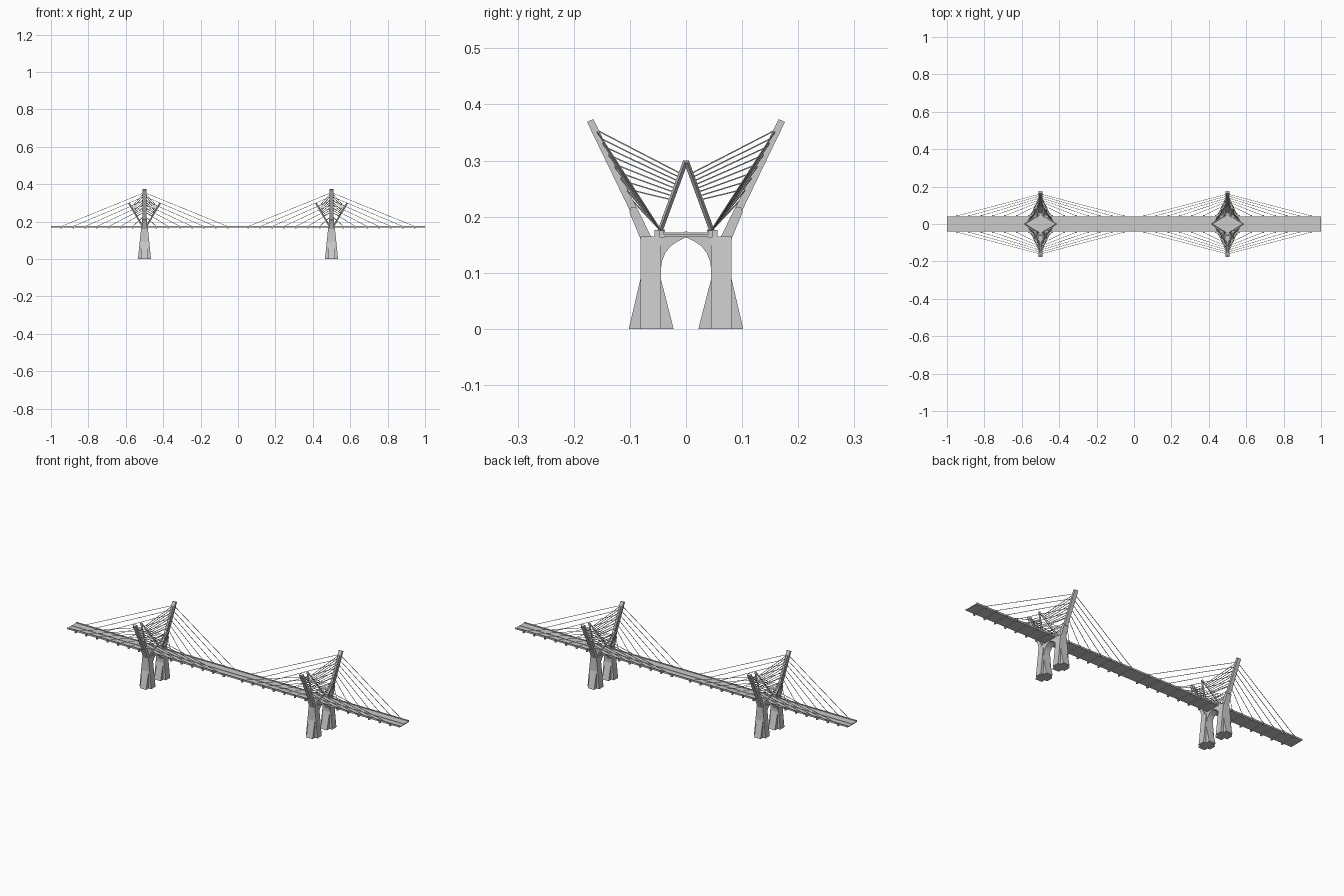
import bpy, bmesh, math
from mathutils import Vector

if "Cube" in bpy.data.objects:
    bpy.data.objects.remove(bpy.data.objects["Cube"])


def finish(name, bm):
    bmesh.ops.recalc_face_normals(bm, faces=bm.faces)
    me = bpy.data.meshes.new(name)
    bm.to_mesh(me)
    bm.free()
    ob = bpy.data.objects.new(name, me)
    bpy.context.collection.objects.link(ob)
    return ob


def loft(bm, a, b):
    # closed solid between two matching outlines
    va = [bm.verts.new(p) for p in a]
    vb = [bm.verts.new(p) for p in b]
    bm.faces.new(va)
    bm.faces.new(vb[::-1])
    n = len(a)
    for i in range(n):
        bm.faces.new((va[i], va[(i + 1) % n], vb[(i + 1) % n], vb[i]))


def extrude_x(bm, prof, x0, x1):
    loft(bm, [(x0, y, z) for y, z in prof], [(x1, y, z) for y, z in prof])


def extrude_y(bm, prof, y0, y1):
    loft(bm, [(x, y0, z) for x, z in prof], [(x, y1, z) for x, z in prof])


def bar(bm, p, q, r, n=5):
    p, q = Vector(p), Vector(q)
    d = (q - p).normalized()
    u = d.cross(Vector((0, 0, 1))).normalized()
    v = d.cross(u)
    ring = [(u * math.cos(t) + v * math.sin(t)) * r
            for t in [2 * math.pi * (i + .5) / n for i in range(n)]]
    loft(bm, [p + o for o in ring], [q + o for o in ring])


def box(bm, x0, x1, y0, y1, z0, z1):
    extrude_x(bm, [(y0, z0), (y1, z0), (y1, z1), (y0, z1)], x0, x1)


def pylon_point(z, s):
    return s * (0.068 + (z - 0.17) * 0.5), z


TOWERS = (-0.5, 0.5)
SIDES = (-1, 1)
OFFSETS = [0.064 + 0.0635 * i for i in range(7)]

# deck slab with raised edges and median
bm = bmesh.new()
half = [(0.040, 0.168), (0.040, 0.177), (0.037, 0.177), (0.037, 0.172),
        (0.003, 0.172), (0.003, 0.174)]
prof = half + [(-y, z) for y, z in half[::-1]]
extrude_x(bm, prof, -1, 1)
finish("deck", bm)

# edge anchors and crossbeams below the deck
bm = bmesh.new()
for cx in TOWERS:
    for d in OFFSETS:
        for e in SIDES:
            x = cx + e * d
            box(bm, x - .003, x + .003, -.038, .038, .165, .169)
            for s in SIDES:
                y = sorted((s * .038, s * .047))
                box(bm, x - .004, x + .004, *y, .163, .175)
finish("deck_anchors", bm)

for k, cx in enumerate(TOWERS):
    tag = ("left", "right")[k]

    # tower legs: straight core, with flared fins
    bm = bmesh.new()
    for s in SIDES:
        ys = (s * .045, s * .081)
        extrude_y(bm, [(cx - .035, 0), (cx + .035, 0), (cx + .018, .165),
                       (cx - .018, .165)], *ys)
        extrude_x(bm, [(s * .022, 0), (s * .102, 0), (s * .081, .09),
                       (s * .045, .09)], cx - .019, cx + .019)
    finish("tower_legs_" + tag, bm)

    # pointed arch web between the legs, built in strips
    bm = bmesh.new()
    pts = [(.046, .09), (.045, .105), (.043, .12), (.037, .135),
           (.028, .147), (.015, .156), (0, .1635)]
    for s in SIDES:
        for (y0, z0), (y1, z1) in zip(pts, pts[1:]):
            extrude_x(bm, [(s * y0, z0), (s * y1, z1), (s * y1, .167),
                           (s * y0, .167)], cx - .017, cx + .017)
    finish("tower_arch_" + tag, bm)

    # outward leaning pylons with thicker lower sleeves
    bm = bmesh.new()
    for s in SIDES:
        extrude_x(bm, [(s * .064, .166), (s * .077, .163), (s * .1765, .369),
                       (s * .165, .374)], cx - .010, cx + .010)
        extrude_x(bm, [(s * .062, .164), (s * .081, .16), (s * .101, .208),
                       (s * .098, .217), (s * .088, .217)],
                  cx - .014, cx + .014)
    finish("pylons_" + tag, bm)

    # two A-frames leaning along the deck
    bm = bmesh.new()
    for e in SIDES:
        for s in SIDES:
            bar(bm, (cx + e * .008, s * .048, .170),
                (cx + e * .083, s * .001, .298), .0046, 4)
    for s in SIDES:
        y = sorted((s * .040, s * .056))
        box(bm, cx - .016, cx + .016, *y, .163, .176)
    finish("a_frames_" + tag, bm)

    # stay cables: pylon to deck, and pylon to A-frame
    bm = bmesh.new()
    for s in SIDES:
        for e in SIDES:
            for i, d in enumerate(OFFSETS):
                y, z = pylon_point(.232 + .0205 * i, s)
                bar(bm, (cx, y, z), (cx + e * d, s * .044, .174), .0014, 4)
            for i in range(8):
                f = i / 7
                y, z = pylon_point(.25 + .105 * f, s)
                t = .47 + .36 * f
                bar(bm, (cx, y, z),
                    (cx + e * (.008 + .075 * t), s * .048 * (1 - t),
                     .170 + .128 * t), .0014, 4)
    finish("cables_" + tag, bm)
